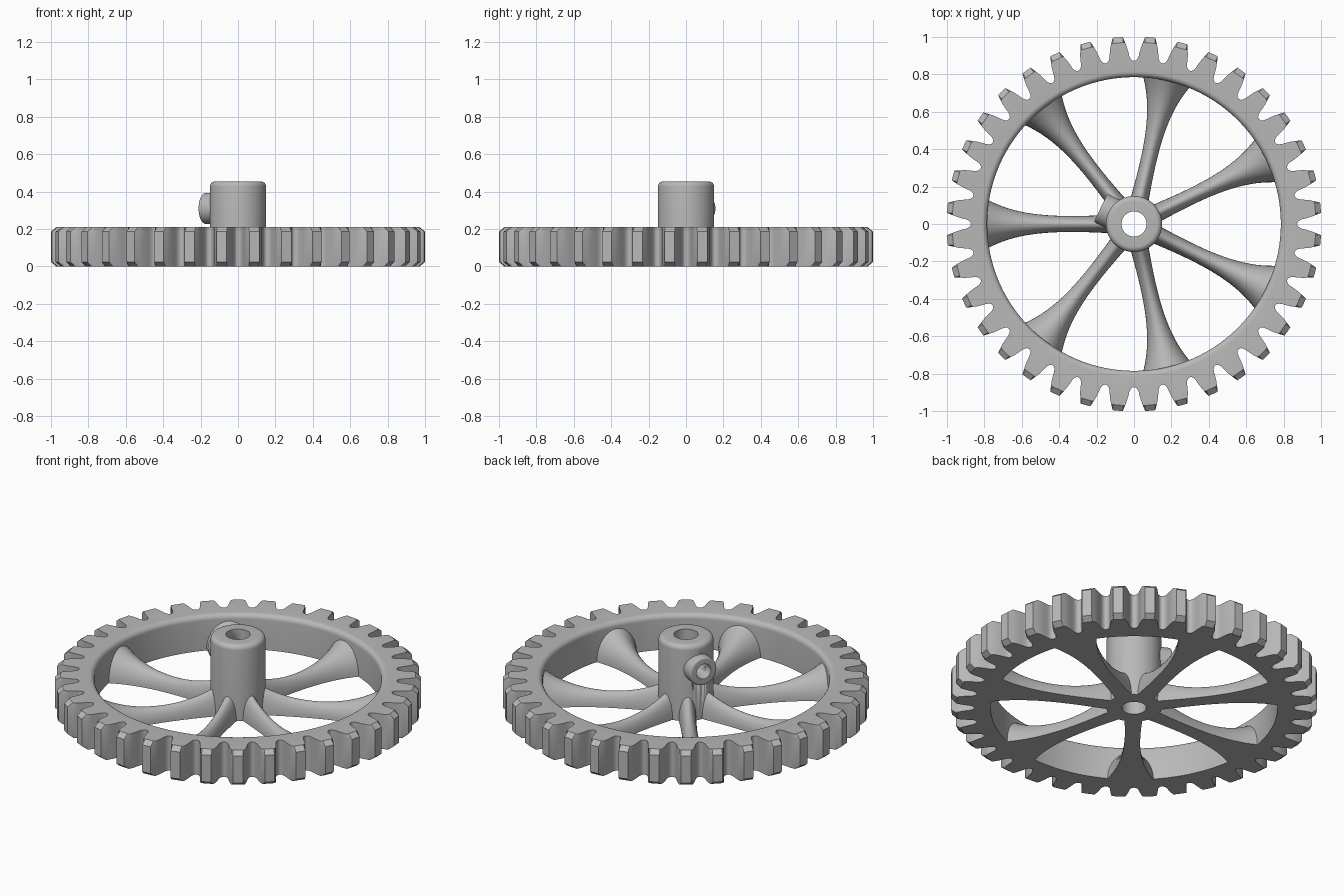
import bpy, bmesh, math
from mathutils import Matrix, Vector

cube = bpy.data.objects.get("Cube")
if cube:
    bpy.data.objects.remove(cube)

grey = bpy.data.materials.new("light_grey")
grey.use_nodes = True
colour = (0.48, 0.48, 0.48, 1)
grey.diffuse_color = colour
grey.node_tree.nodes["Principled BSDF"].inputs["Base Color"].default_value = colour

TEETH, SPOKES = 36, 7
HEIGHT = 0.21
RIM_INNER = 0.785
SPOKE_STEP = 2 * math.pi / SPOKES


def finish(name, bm, angle=35):
    """Turn a bmesh into a smooth shaded grey object."""
    bmesh.ops.recalc_face_normals(bm, faces=bm.faces[:])
    mesh = bpy.data.meshes.new(name)
    bm.to_mesh(mesh)
    bm.free()
    mesh.materials.append(grey)
    obj = bpy.data.objects.new(name, mesh)
    bpy.context.scene.collection.objects.link(obj)
    bpy.ops.object.select_all(action="DESELECT")
    obj.select_set(True)
    bpy.context.view_layer.objects.active = obj
    bpy.ops.object.shade_smooth_by_angle(angle=math.radians(angle))
    return obj


def skin(rings, closed=True):
    """Join rings of points with quads; loop back to the first or cap the ends."""
    bm = bmesh.new()
    loops = [[bm.verts.new(p) for p in ring] for ring in rings]
    n = len(loops[0])
    pairs = list(zip(loops, loops[1:]))
    if closed:
        pairs.append((loops[-1], loops[0]))
    for a, b in pairs:
        for i in range(n):
            j = (i + 1) % n
            bm.faces.new((a[i], a[j], b[j], b[i]))
    if not closed:
        bm.faces.new(loops[0])
        bm.faces.new(loops[-1])
    return bm


def circle(radius, z, steps=64):
    return [(radius * math.cos(2 * math.pi * i / steps),
             radius * math.sin(2 * math.pi * i / steps), z) for i in range(steps)]


def fillet(radius, z, size, steps=6):
    """Quarter round from a vertical outer wall over to a flat top."""
    quarter = [math.pi / 2 * k / steps for k in range(steps + 1)]
    return [(radius - size + size * math.cos(a), z - size + size * math.sin(a)) for a in quarter]


# Toothed rim: half a tooth as (radius, half width), from tip to root
TIP = 1.002
CHAMFER_R = 0.972
flank = [(TIP, 0.027), (CHAMFER_R, 0.037), (0.945, 0.045), (0.92, 0.05), (0.9, 0.053),
         (0.885, 0.058), (0.875, 0.066)]
tooth = [(r, -w) for r, w in reversed(flank)] + flank + [(0.872, 0.076)]
outline = []
for k in range(TEETH):
    mid = math.radians(5) + 2 * math.pi * k / TEETH
    outline += [(r, mid + math.asin(w / r)) for r, w in tooth]


def gear_ring(z, limit=TIP):
    return [(min(r, limit) * math.cos(a), min(r, limit) * math.sin(a), z) for r, a in outline]


def bore_ring(radius, z):
    return [(radius * math.cos(a), radius * math.sin(a), z) for _, a in outline]


rings = [gear_ring(0, CHAMFER_R), gear_ring(0.024),
         gear_ring(HEIGHT - 0.024), gear_ring(HEIGHT, CHAMFER_R)]
round_size = 0.03
for k in range(7):
    a = math.pi / 2 * k / 6
    rings.append(bore_ring(RIM_INNER + round_size * (1 - math.sin(a)),
                           HEIGHT - round_size * (1 - math.cos(a))))
rings.append(bore_ring(RIM_INNER, 0))
finish("toothed_rim", skin(rings))


# Spokes: domed sections with a flat underside, flaring at the rim and hub
def spoke_section(t, arc=18):
    half = 0.039 + 0.1 * t ** 4 + 0.012 * (1 - t) ** 4
    tall = 0.068 + 0.11 * t ** 4 + 0.1 * (1 - t) ** 4
    return [(0.1 + 0.7 * t, half * math.cos(math.pi * i / arc),
             tall * math.sin(math.pi * i / arc)) for i in range(arc + 1)]


for k in range(SPOKES):
    bm = skin([spoke_section(i / 24) for i in range(25)], closed=False)
    bm.transform(Matrix.Rotation(math.pi + k * SPOKE_STEP, 4, "Z"))
    finish(f"spoke_{k + 1}", bm)

# Hub with a rounded top and a shaft bore
HUB_TOP = 0.455
BORE = 0.067
profile = [(BORE, 0), (0.15, 0)] + fillet(0.15, HUB_TOP, 0.028) + [(BORE, HUB_TOP)]
hub = finish("hub", skin([circle(r, z) for r, z in profile]))

# Screw boss between two spokes, pointing outwards from the hub
SCREW = 0.045
place = (Matrix.Translation(Vector((0, 0, 0.31)))
         @ Matrix.Rotation(math.pi - SPOKE_STEP / 2, 4, "Z")
         @ Matrix.Rotation(math.pi / 2, 4, "Y"))
profile = [(SCREW, 0.1), (0.084, 0.1)] + fillet(0.084, 0.198, 0.012) + [(SCREW, 0.198)]
bm = skin([circle(r, z, 40) for r, z in profile])
bm.transform(place)
finish("screw_boss", bm)

# Screw hole drilled through one side of the hub
bm = skin([circle(SCREW, 0, 40), circle(SCREW, 0.25, 40)], closed=False)
bm.transform(place)
cutter = finish("screw_hole_cutter", bm)
cutter.hide_render = True
cut = hub.modifiers.new("screw_hole", "BOOLEAN")
cut.operation = "DIFFERENCE"
cut.solver = "EXACT"
cut.object = cutter
bpy.context.view_layer.objects.active = hub
bpy.ops.object.modifier_apply(modifier=cut.name)
bpy.data.objects.remove(cutter)
